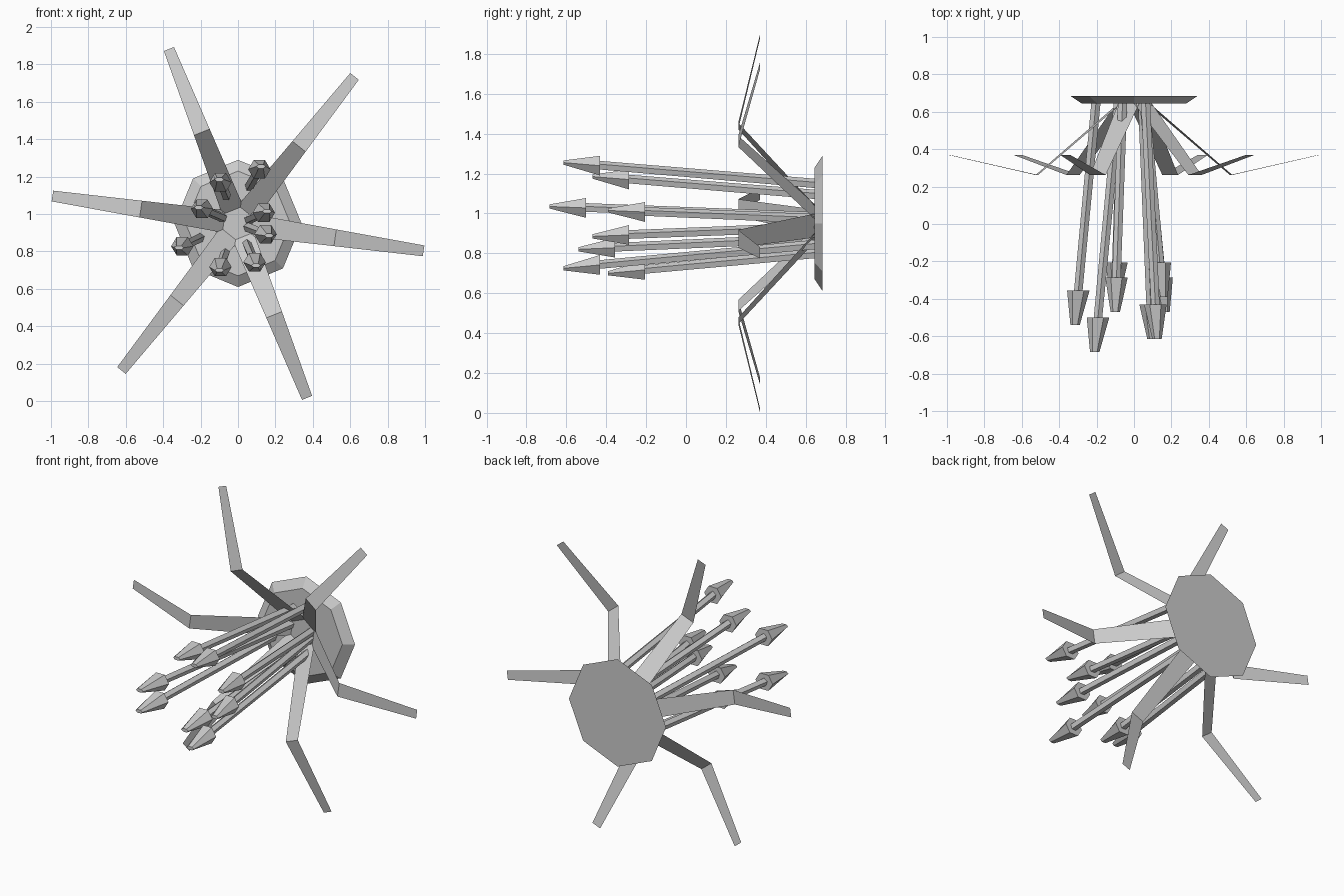
import bpy
from math import sin, cos, pi, radians
from mathutils import Vector

if "Cube" in bpy.data.objects:
    bpy.data.objects.remove(bpy.data.objects["Cube"])

CZ = 0.95      # height of the flower centre
BACK = 0.685   # rear plane of the disc


def add_mesh(name, verts, faces):
    me = bpy.data.meshes.new(name)
    me.from_pydata(verts, [], faces)
    me.update()
    ob = bpy.data.objects.new(name, me)
    bpy.context.collection.objects.link(ob)
    return ob


def loft(name, rings, n, phase=0.0):
    """Closed tube through rings in the xz plane: (centre, x radius, z radius), back to front."""
    verts, faces = [], []
    for c, rx, rz in rings:
        for i in range(n):
            a = 2 * pi * i / n + phase
            verts.append((c[0] + rx * cos(a), c[1], c[2] + rz * sin(a)))
    for k in range(len(rings) - 1):
        for i in range(n):
            j = (i + 1) % n
            faces.append((k * n + i, k * n + j, (k + 1) * n + j, (k + 1) * n + i))
    faces.append(tuple(reversed(range(n))))
    faces.append(tuple(range((len(rings) - 1) * n, len(rings) * n)))
    return add_mesh(name, verts, faces)


# Octagonal bevelled disc at the rear
loft("flower_disc", [((0, BACK, CZ), 0.34, 0.34), ((0, 0.645, CZ), 0.28, 0.28)], 8)

# Six thin bent petals: (radius, y, half width)
profile = [(0.03, 0.684, 0.062), (0.525, 0.262, 0.045), (1.003, 0.37, 0.029)]
for k in range(6):
    a = radians(-8.4 + 60 * k)
    out = Vector((cos(a), 0, sin(a)))
    side = Vector((-sin(a), 0, cos(a)))
    verts = []
    for r, y, w in profile:
        c = out * r + Vector((0, y, CZ))
        verts += [c - side * w, c + side * w]
    add_mesh(f"petal_{k + 1}", verts, [(0, 2, 3, 1), (2, 4, 5, 3)])

# Eight stamens: tip x, y, z and base x, z
stamens = [
    (0.123, -0.615, 1.255, 0.06, 1.145),
    (-0.10, -0.47, 1.185, -0.06, 1.09),
    (-0.21, -0.685, 1.035, -0.08, 0.98),
    (0.155, -0.39, 1.015, 0.055, 0.97),
    (0.166, -0.47, 0.885, 0.05, 0.93),
    (-0.315, -0.54, 0.82, -0.20, 0.875),
    (-0.10, -0.39, 0.70, -0.065, 0.80),
    (0.096, -0.615, 0.725, 0.045, 0.845),
]
for k, (tx, ty, tz, bx, bz) in enumerate(stamens):
    base, tip = Vector((bx, BACK, bz)), Vector((tx, ty, tz))
    neck = tip + (base - tip).normalized() * 0.185
    loft(f"stamen_stem_{k + 1}", [(base, 0.026, 0.026), (neck, 0.024, 0.024)], 5, pi / 2)
    loft(f"stamen_head_{k + 1}", [(neck, 0.06, 0.057), (tip, 0.025, 0.012)], 6)
